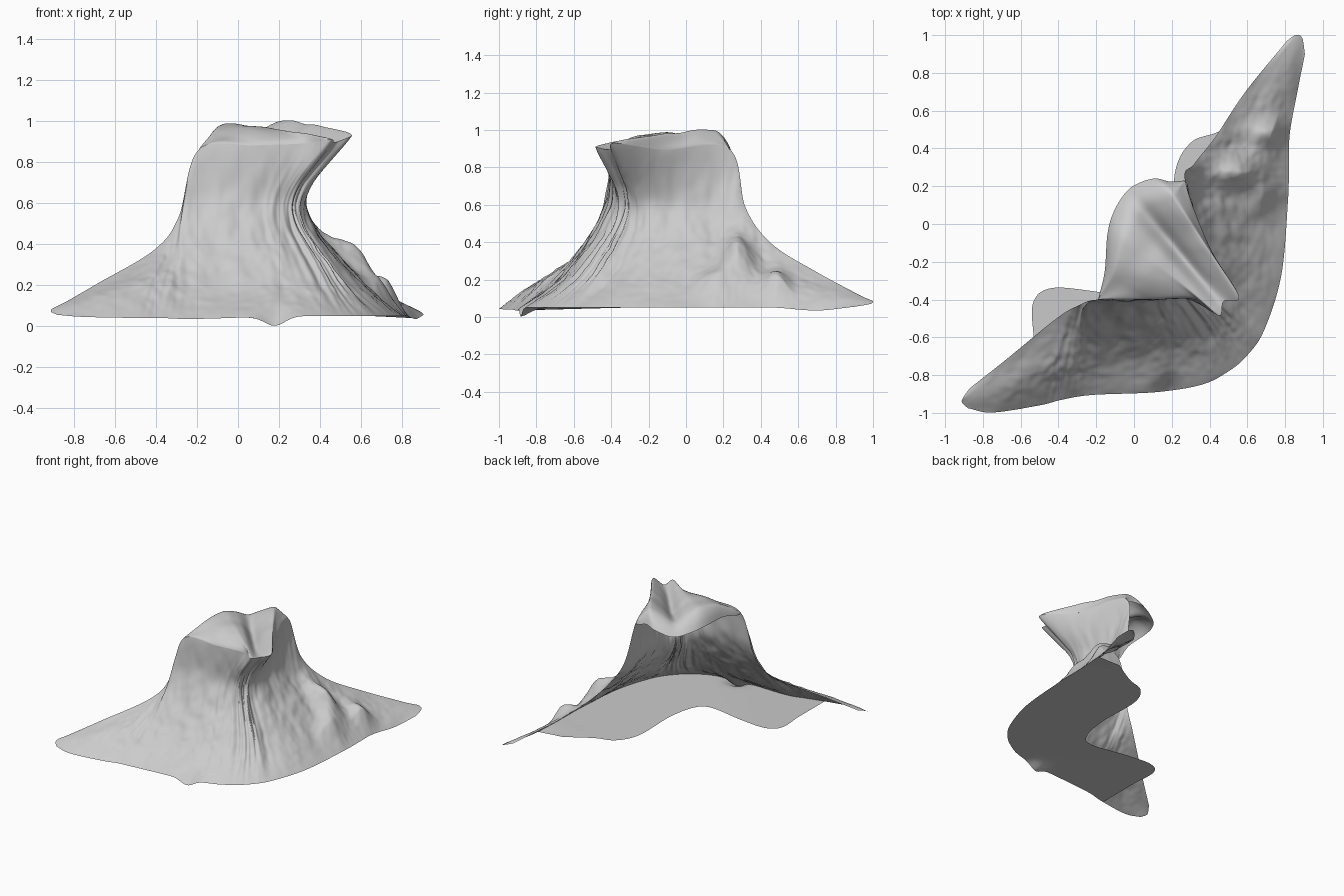
import bpy, math
from mathutils import Vector, noise

if "Cube" in bpy.data.objects:
    bpy.data.objects.remove(bpy.data.objects["Cube"])


def spline(pts, t):
    """Catmull-Rom point at t in 0..1 along pts."""
    n = len(pts) - 1
    f = min(max(t, 0), 1) * n
    i = min(int(f), n - 1)
    f -= i
    p1, p2 = pts[i], pts[i + 1]
    p0 = pts[i - 1] if i > 0 else p1 * 2 - p2
    p3 = pts[i + 2] if i + 2 <= n else p2 * 2 - p1
    return 0.5 * (2 * p1 + (p2 - p0) * f + (2 * p0 - 5 * p1 + 4 * p2 - p3) * f * f
                  + (3 * p1 - p0 - 3 * p2 + p3) * f ** 3)


def vecs(pts, z=None):
    return [Vector(p if z is None else (*p, z)) for p in pts]


def gauss(d, w):
    return math.exp(-(d / w) ** 2)


def loft(name, curves, nu, nv, detail, spans=None):
    """Smooth sheet through several curves; detail(point, u, v) shapes it."""
    spans = spans or [(0, 1)] * len(curves)
    verts, faces = [], []
    for i in range(nu + 1):
        u = i / nu
        col = [spline(c, a + (b - a) * u) for c, (a, b) in zip(curves, spans)]
        for j in range(nv + 1):
            verts.append(detail(spline(col, j / nv), u, j / nv))
    for i in range(nu):
        for j in range(nv):
            a = i * (nv + 1) + j
            faces.append((a, a + nv + 1, a + nv + 2, a + 1))
    me = bpy.data.meshes.new(name)
    me.from_pydata(verts, [], faces)
    me.polygons.foreach_set("use_smooth", [True] * len(faces))
    ob = bpy.data.objects.new(name, me)
    bpy.context.collection.objects.link(ob)
    return ob


# Contours of the slope, from the left tip round the corner to the back tip
base = vecs([(-.88, -.975, .055), (-.75, -.998, .045), (-.5, -.96, .04), (-.38, -.93, .04),
             (-.22, -.905, .035), (.12, -.89, .045), (.36, -.85, .05), (.5, -.78, .05),
             (.6, -.695, .05), (.69, -.56, .05), (.78, -.27, .05), (.815, .12, .05),
             (.82, .3, .05), (.825, .48, .05), (.865, .7, .035), (.905, .9, .055)])
low = vecs([(-.91, -.945, .07), (-.73, -.9, .12), (-.47, -.8, .18), (-.34, -.74, .2),
            (-.22, -.68, .22), (.11, -.65, .23), (.27, -.61, .24), (.39, -.54, .25),
            (.45, -.48, .25), (.5, -.4, .25), (.56, -.18, .25), (.58, .15, .25),
            (.61, .3, .24), (.67, .48, .18), (.78, .73, .12), (.89, .985, .07)])
waist = vecs([(-.905, -.92, .085), (-.7, -.8, .17), (-.43, -.64, .28), (-.31, -.54, .37),
              (-.24, -.46, .54), (.04, -.43, .57), (.17, -.405, .58), (.25, -.36, .59),
              (.285, -.32, .59), (.31, -.27, .58), (.335, -.1, .57), (.34, .16, .53),
              (.43, .3, .41), (.52, .45, .3), (.66, .7, .19), (.855, 1.0, .085)])
rim = vecs([(-.87, -.87, .1), (-.68, -.72, .21), (-.41, -.5, .37), (-.29, -.43, .53),
            (-.19, -.4, .86), (.09, -.4, .88), (.32, -.4, .89), (.45, -.485, .91),
            (.475, -.41, .895), (.555, -.38, .93), (.4, -.12, .895), (.27, .23, .9),
            (.32, .32, .58), (.43, .46, .39), (.59, .7, .24), (.81, .97, .095)])


# Eroded slope: gullies, spurs on the right and a toe at the front
def erode(p, u, v):
    mask = min(1, u * 7, (1 - u) * 7) * max(0, math.sin(math.pi * v)) ** .6
    k = .45 + .6 * gauss(u - .55, .15)
    n = noise.noise((u * 26, v * 1.8, 0)) + .6 * noise.noise((u * 60, v * 2.5, 5))
    n = k * n + .5 * noise.noise((p.x * 10, p.y * 10, p.z * 6))
    n += .3 * noise.noise((p.x * 26, p.y * 26, p.z * 9))
    out = Vector((.7, -.7, .35))
    out = out.lerp(Vector((0, -.85, .4)), min(1, max(0, (.52 - u) / .1)))
    out = out.lerp(Vector((.85, 0, .4)), min(1, max(0, (u - .6) / .1)))
    q = p + out * n * .02 * mask
    edge = min(1, v * 5)
    q.z += .11 * gauss(math.hypot((p.x - .57) / 1.6, p.y - .27), .08) * edge
    q.z += .1 * gauss(math.hypot((p.x - .74) / 1.4, p.y - .48), .075) * edge
    q.z += .07 * gauss(math.hypot(p.x - .7, p.y - .15), .09) * edge
    q.z -= .045 * gauss(math.hypot(p.x - .18, p.y + .89), .07)
    return q


loft("cliff_slope", [base, low, waist, rim], 280, 75, erode)

# Plateau: sheet from the rim to the rounded back lip, two humps and a gully
back = vecs([(-.19, -.4, .86), (-.155, -.25, .94), (-.14, -.05, .965), (-.1, .08, .96),
             (-.02, .19, .945), (.1, .24, .975), (.19, .225, .97), (.27, .23, .9)])


def plateau(p, u, v):
    q = p.copy()
    s = max(0, math.sin(math.pi * v))
    q.z += s ** .45 * (.045 * gauss(u - .27, .17) + .042 * gauss(u - .8, .13))
    q.z -= s * .05 * gauss(u - .54, .06)
    q.z += .012 * s * noise.noise((p.x * 7, p.y * 7, 2))
    if v > .82:
        q.z -= .1 * ((v - .82) / .18) ** 2 * max(0, math.sin(math.pi * u)) ** .5
    return q


loft("plateau_top", [rim, back], 140, 40, plateau, [(4 / 15, 11 / 15), (0, 1)])

# Floor: flat sheet with two rounded lobes and a bay on the hollow side
inner = vecs([(-.53, -.62), (-.535, -.42), (-.44, -.34), (-.22, -.355), (.06, -.4),
              (.165, -.33), (.215, -.1), (.215, .26), (.3, .43), (.45, .49), (.64, .6)], .05)


def toe(p, u, v):
    q = p.copy()
    q.z -= .045 * gauss(math.hypot(p.x - .18, p.y + .89), .07)
    return q


loft("floor", [base, inner], 120, 24, toe, [(1.9 / 15, 13.6 / 15), (0, 1)])
